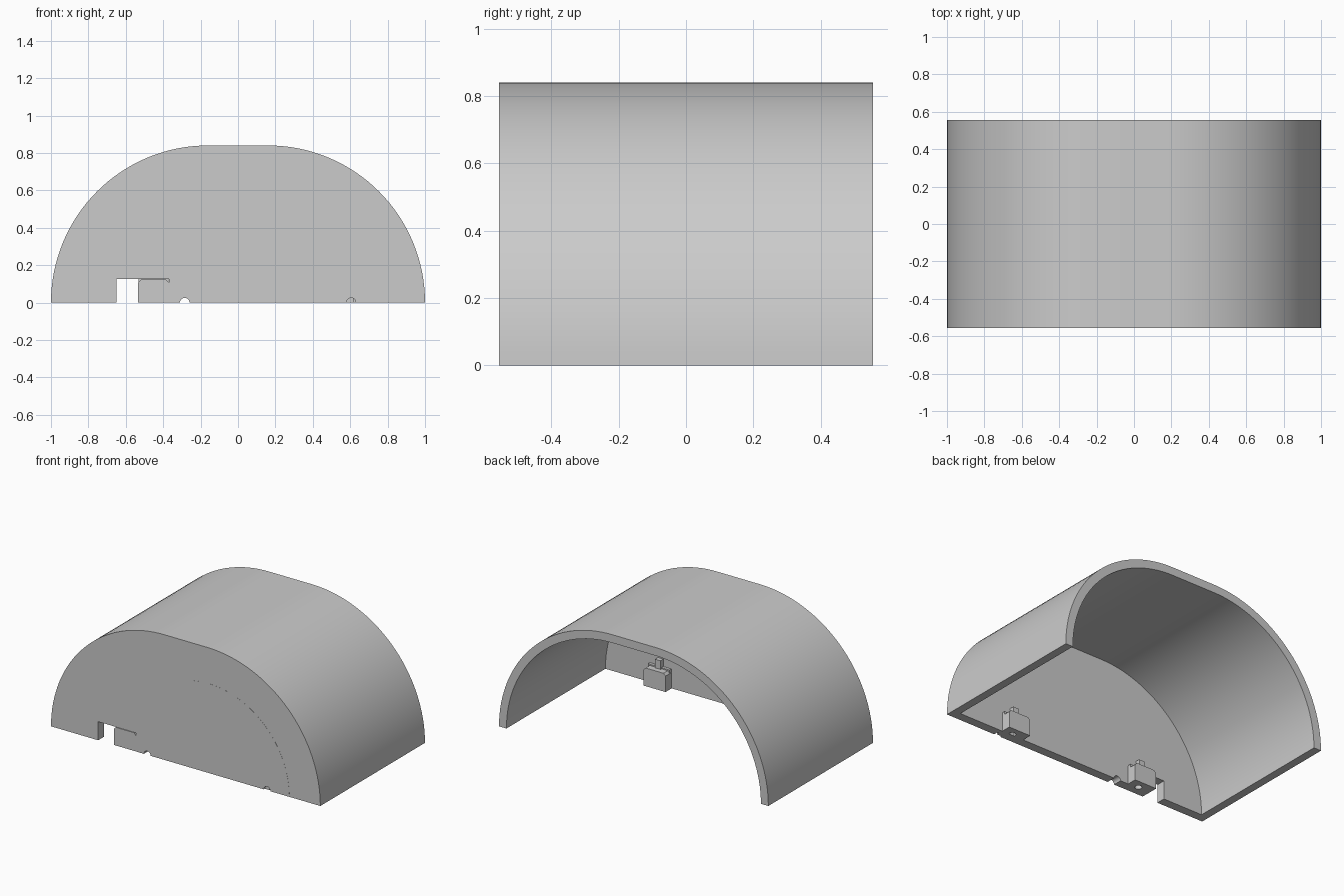
import bpy, bmesh, math

cube = bpy.data.objects.get("Cube")
if cube:
    bpy.data.objects.remove(cube)

grey = bpy.data.materials.new("light_grey")
grey.use_nodes = True
colour = (0.6, 0.6, 0.6, 1)
grey.diffuse_color = colour
grey.node_tree.nodes["Principled BSDF"].inputs["Base Color"].default_value = colour

FRONT, BACK = -0.555, 0.555
RADIUS, HALF_FLAT = 0.84, 0.16
WALL, PLATE = 0.055, 0.06
INNER = FRONT + PLATE


def extrude(name, outline, y0, y1):
    """Solid made by sweeping an (x, z) outline along y."""
    bm = bmesh.new()
    face = bm.faces.new([bm.verts.new((x, y0, z)) for x, z in outline])
    moved = bmesh.ops.extrude_face_region(bm, geom=[face])["geom"]
    verts = [v for v in moved if isinstance(v, bmesh.types.BMVert)]
    bmesh.ops.translate(bm, verts=verts, vec=(0, y1 - y0, 0))
    bmesh.ops.recalc_face_normals(bm, faces=bm.faces)
    mesh = bpy.data.meshes.new(name)
    bm.to_mesh(mesh)
    bm.free()
    mesh.materials.append(grey)
    obj = bpy.data.objects.new(name, mesh)
    bpy.context.collection.objects.link(obj)
    return obj


def arc(cx, r, start, end, steps=32):
    angles = [math.radians(start + (end - start) * i / steps) for i in range(steps + 1)]
    return [(cx + r * math.cos(a), r * math.sin(a)) for a in angles]


def arch(r):
    return arc(HALF_FLAT, r, 0, 90) + arc(-HALF_FLAT, r, 90, 180)


def box(name, x0, x1, y0, y1, z0, z1):
    return extrude(name, [(x0, z0), (x1, z0), (x1, z1), (x0, z1)], y0, y1)


def cut(target, cutter):
    """Subtract the cutter, then discard it."""
    cutter.hide_render = True
    mod = target.modifiers.new("cut", "BOOLEAN")
    mod.operation, mod.solver, mod.object = "DIFFERENCE", "EXACT", cutter
    bpy.context.view_layer.objects.active = target
    bpy.ops.object.modifier_apply(modifier=mod.name)
    bpy.data.objects.remove(cutter)


# Arched cover, open at the back and underneath
cover = extrude("arched_cover", arch(RADIUS), FRONT, BACK)
r = RADIUS - WALL
cavity = [(HALF_FLAT + r, -0.1)] + arch(r) + [(-HALF_FLAT - r, -0.1)]
cut(cover, extrude("cavity_cutter", cavity, INNER, BACK + 0.1))

# Latch opening and cable holes in the front plate
cut(cover, box("opening_cutter", -0.65, -0.37, FRONT - 0.1, INNER + 0.01, -0.1, 0.125))
for x, depth in ((-0.285, 0.1), (0.605, 0.03)):
    cut(cover, extrude("hole_cutter", arc(x, 0.025, 0, 360, 24)[:-1], FRONT - 0.1, FRONT + depth))

bpy.ops.object.select_all(action="DESELECT")
cover.select_set(True)
bpy.context.view_layer.objects.active = cover
bpy.ops.object.shade_smooth_by_angle(angle=math.radians(30))

# Screw blocks behind the plate, each with a screw hole and a short post
for side, x, front in (("right", -0.452, FRONT), ("left", 0.535, INNER - 0.05)):
    c = 0.015
    outline = [(x - 0.082, 0), (x + 0.082, 0), (x + 0.082, 0.122 - c),
               (x + 0.082 - c, 0.122), (x - 0.082 + c, 0.122), (x - 0.082, 0.122 - c)]
    block = extrude(side + "_screw_block", outline, front, INNER + 0.065)
    bpy.ops.mesh.primitive_cylinder_add(vertices=24, radius=0.022, depth=0.12,
                                        location=(x + 0.01, -0.487, 0.02))
    cut(block, bpy.context.object)
    box(side + "_block_lip", x - 0.08, x + 0.08, INNER - 0.02, INNER + 0.02, 0.1, 0.13)
    box(side + "_post", x - 0.02, x + 0.02, INNER - 0.01, INNER + 0.03, 0.1, 0.18)

# Thin round face on the front plate
extrude("front_disc", arc(0.17, 0.6, 0, 180, 64), FRONT - 0.0005, FRONT + 0.001)
disc = bpy.data.objects["front_disc"]
cut(disc, box("disc_opening_cutter", -0.65, -0.37, FRONT - 0.1, INNER, -0.1, 0.125))
for x in (-0.285, 0.605):
    cut(disc, extrude("disc_hole_cutter", arc(x, 0.025, 0, 360, 24)[:-1], FRONT - 0.1, INNER))
